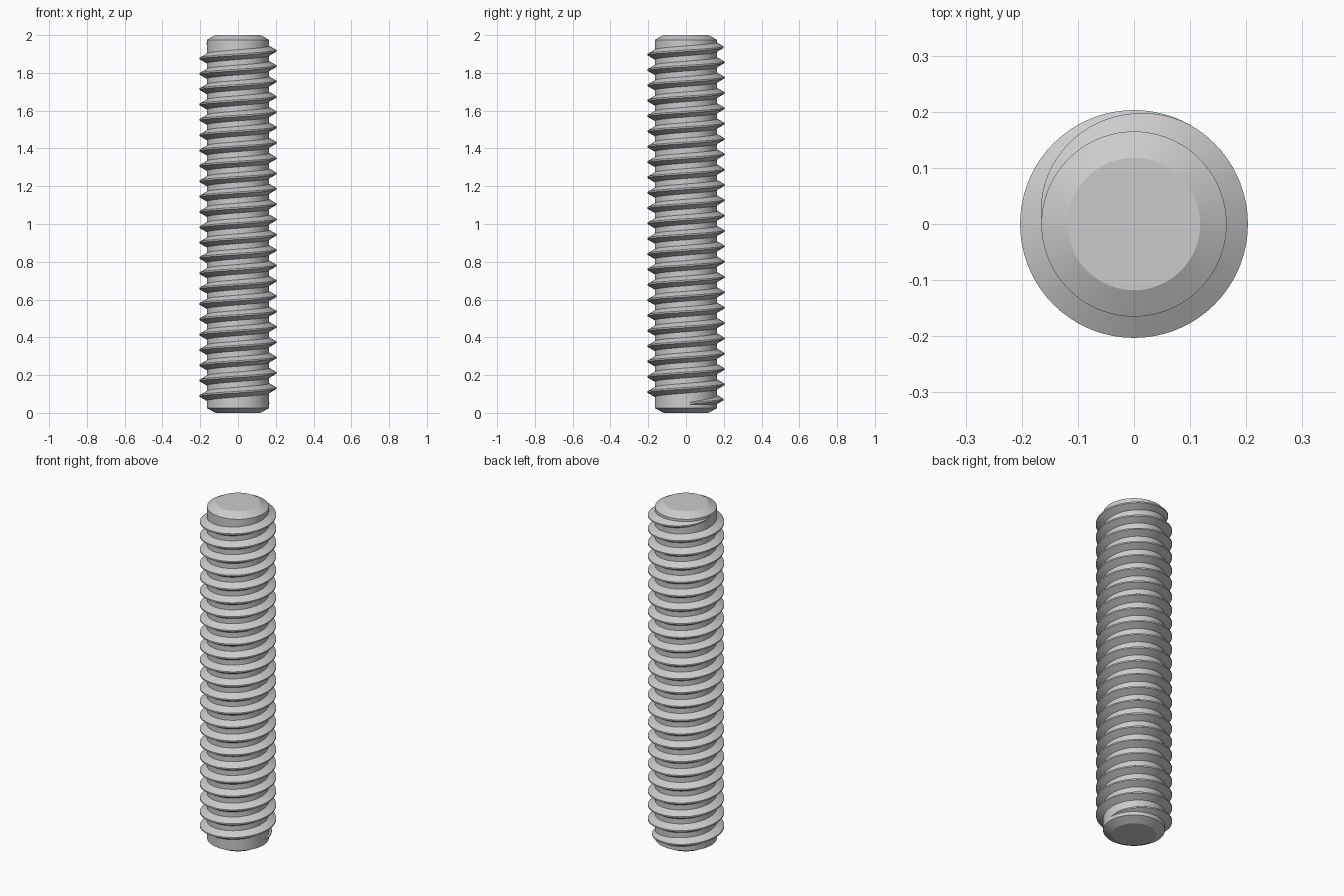
import bpy, bmesh, math

if "Cube" in bpy.data.objects:
    bpy.data.objects.remove(bpy.data.objects["Cube"], do_unlink=True)

HEIGHT, CORE, CREST, END_RADIUS, CHAMFER = 2.0, 0.165, 0.203, 0.118, 0.025
PITCH, START_Z, TURNS, SEGMENTS = 0.0812, 0.0494, 23.5, 72
FADE = 1 / 3  # run-out length in turns

steel = bpy.data.materials.new("grey steel")
steel.use_nodes = True
steel.diffuse_color = (0.6, 0.6, 0.6, 1)
steel.node_tree.nodes["Principled BSDF"].inputs["Base Color"].default_value = (0.6, 0.6, 0.6, 1)


def ring(bm, radius, z):
    angles = [2 * math.pi * i / SEGMENTS for i in range(SEGMENTS)]
    return [bm.verts.new((radius * math.cos(a), radius * math.sin(a), z)) for a in angles]


def bridge(bm, lower, upper):
    count = len(lower)
    for i in range(count):
        j = (i + 1) % count
        bm.faces.new((lower[i], lower[j], upper[j], upper[i]))


def finish(bm, name):
    bmesh.ops.recalc_face_normals(bm, faces=bm.faces[:])
    mesh = bpy.data.meshes.new(name)
    bm.to_mesh(mesh)
    bm.free()
    mesh.materials.append(steel)
    obj = bpy.data.objects.new(name, mesh)
    bpy.context.collection.objects.link(obj)
    bpy.ops.object.select_all(action="DESELECT")
    obj.select_set(True)
    bpy.context.view_layer.objects.active = obj
    bpy.ops.object.shade_smooth_by_angle(angle=math.radians(25))


# Chamfered solid core
bm = bmesh.new()
profile = [(END_RADIUS, 0), (CORE, CHAMFER), (CORE, HEIGHT - CHAMFER), (END_RADIUS, HEIGHT)]
rings = [ring(bm, r, z) for r, z in profile]
for lower, upper in zip(rings, rings[1:]):
    bridge(bm, lower, upper)
bm.faces.new(rings[0])
bm.faces.new(rings[-1])
finish(bm, "core_rod")

# Right-hand helical ridge that sinks into the core at both ends
bm = bmesh.new()
root = CORE - 0.006
crest_half = 0.004
root_half = crest_half + (CREST - root) * math.tan(math.radians(30))
section = [(root, -root_half), (CREST, -crest_half), (CREST, crest_half), (root, root_half)]
steps = int(TURNS * SEGMENTS)
sections = []
for i in range(steps + 1):
    turn = i / SEGMENTS
    sunk = max(0, 1 - min(turn, TURNS - turn) / FADE) ** 1.4 * (CREST - CORE + 0.001)
    a = 2 * math.pi * turn
    z = START_Z + PITCH * turn
    sections.append([bm.verts.new(((r - sunk) * math.cos(a), (r - sunk) * math.sin(a), z + dz))
                     for r, dz in section])
for lower, upper in zip(sections, sections[1:]):
    bridge(bm, lower, upper)
bm.faces.new(sections[0])
bm.faces.new(sections[-1])
finish(bm, "screw_thread")
